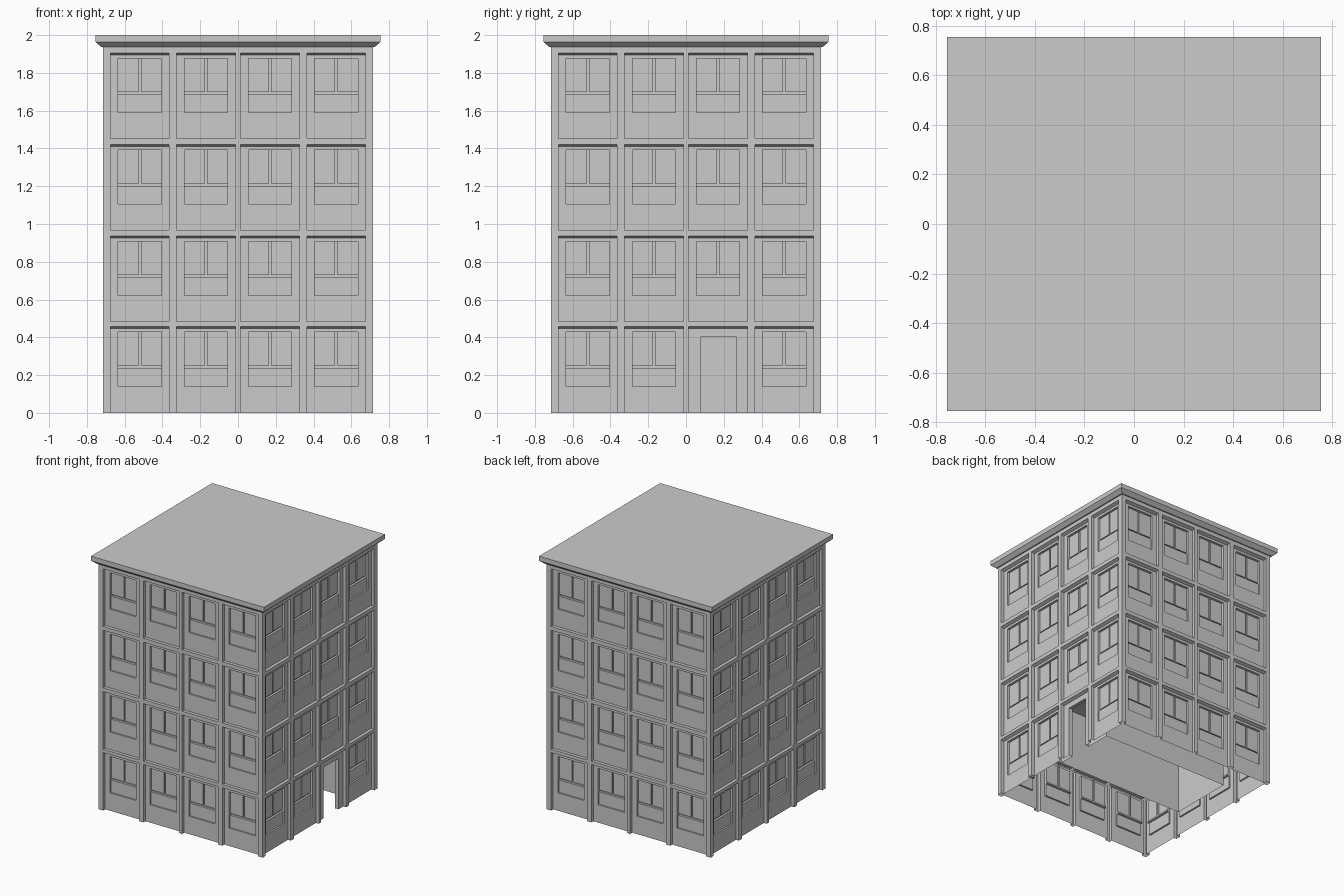
import bpy, bmesh, math
from mathutils import Matrix

if "Cube" in bpy.data.objects:
    bpy.data.objects.remove(bpy.data.objects["Cube"])

HALF, TOP = 0.715, 1.937
PANELS = [(-0.676, -0.364), (-0.325, -0.014), (0.014, 0.325), (0.364, 0.676)]
FLOORS = [(0.0, 0.457), (0.483, 0.937), (0.968, 1.421), (1.452, 1.906)]
DOOR = (0.077, 0.267, 0.402)
RECESS, PANE_LOW, PANE_UP, GROOVE = 0.025, 0.038, 0.044, 0.055


def window(panel, floor):
    c = (panel[0] + panel[1]) / 2
    t = floor[1]
    return c - 0.114, c + 0.114, c, t - 0.316, t - 0.213, t - 0.029


def depth(s, z, door):
    """Inset of the facade at a point; None is an opening."""
    if door and DOOR[0] < s < DOOR[1] and z < DOOR[2]:
        return None
    for i, p in enumerate(PANELS):
        for j, f in enumerate(FLOORS):
            if p[0] < s < p[1] and f[0] < z < f[1]:
                a, b, c, lo, bar, hi = window(p, f)
                if (door and i == 2 and j == 0) or not (a < s < b and lo < z < hi):
                    return RECESS
                if abs(z - bar) < 0.006 or (z > bar and abs(s - c) < 0.006):
                    return GROOVE
                return PANE_UP if z > bar else PANE_LOW
    return 0.0


def finish(name, bm):
    bmesh.ops.remove_doubles(bm, verts=bm.verts, dist=1e-5)
    bmesh.ops.recalc_face_normals(bm, faces=bm.faces)
    me = bpy.data.meshes.new(name)
    bm.to_mesh(me)
    bm.free()
    ob = bpy.data.objects.new(name, me)
    bpy.context.collection.objects.link(ob)
    return ob


def facade(name, angle, door=False):
    bm = bmesh.new()

    # points are (along wall, inset, height) on the front wall
    def quad(*pts):
        bm.faces.new([bm.verts.new((s, d - HALF, z)) for s, d, z in pts])

    ss, zs = {-HALF, HALF}, {0.0, TOP}
    for p in PANELS:
        a, b, c = window(p, FLOORS[0])[:3]
        ss.update((*p, a, b, c - 0.006, c + 0.006))
    for f in FLOORS:
        lo, bar, hi = window(PANELS[0], f)[3:]
        zs.update((*f, lo, bar - 0.006, bar + 0.006, hi))
    if door:
        ss.update(DOOR[:2])
        zs.add(DOOR[2])
    ss, zs = sorted(ss), sorted(zs)
    grid = [[depth((s0 + s1) / 2, (z0 + z1) / 2, door) for z0, z1 in zip(zs, zs[1:])]
            for s0, s1 in zip(ss, ss[1:])]
    for i, col in enumerate(grid):
        s0, s1 = ss[i], ss[i + 1]
        for j, d in enumerate(col):
            z0, z1 = zs[j], zs[j + 1]
            if d is not None:
                quad((s0, d, z0), (s1, d, z0), (s1, d, z1), (s0, d, z1))
            # reveals between neighbouring insets; door jambs go deeper
            here = 0.055 if d is None else d
            if i + 1 < len(grid):
                e = 0.055 if grid[i + 1][j] is None else grid[i + 1][j]
                if e != here:
                    quad((s1, here, z0), (s1, e, z0), (s1, e, z1), (s1, here, z1))
            if j + 1 < len(col):
                e = 0.055 if col[j + 1] is None else col[j + 1]
                if e != here:
                    quad((s0, here, z1), (s1, here, z1), (s1, e, z1), (s0, e, z1))
    ob = finish(name, bm)
    ob.data.transform(Matrix.Rotation(angle, 4, 'Z'))

    # sloped drip moulding under each panel head
    bm = bmesh.new()
    for a, b in PANELS:
        for f in FLOORS:
            quad((a, 0.002, f[1]), (b, 0.002, f[1]),
                 (b, RECESS, f[1] - 0.01), (a, RECESS, f[1] - 0.01))
    for v in bm.verts:
        v.co = Matrix.Rotation(angle, 4, 'Z') @ v.co
    # faces look outward and down
    for face in bm.faces:
        face.normal_update()
        if face.normal.z > 0:
            face.normal_flip()
    me = bpy.data.meshes.new(name + "_mouldings")
    bm.to_mesh(me)
    bm.free()
    bpy.context.collection.objects.link(bpy.data.objects.new(name + "_mouldings", me))


facade("front_wall", 0)
facade("right_wall", math.pi / 2, door=True)
facade("back_wall", math.pi)
facade("left_wall", -math.pi / 2)

# Cornice and flat roof
bm = bmesh.new()
rings = [[bm.verts.new((x * r, y * r, z)) for x, y in ((-1, -1), (1, -1), (1, 1), (-1, 1))]
         for r, z in ((HALF, TOP), (0.724, TOP), (0.754, 1.963), (0.754, 2.0))]
for lo, hi in zip(rings, rings[1:]):
    for k in range(4):
        n = (k + 1) % 4
        bm.faces.new((lo[k], lo[n], hi[n], hi[k]))
bm.faces.new(rings[-1])
finish("cornice_roof", bm)

# Entrance room behind the door, open at the bottom
bm = bmesh.new()
x0, x1, y0, y1, h = -0.47, 0.66, -0.05, 0.47, 0.48


def face(*pts):
    bm.faces.new([bm.verts.new(p) for p in pts])


face((x0, y0, 0), (x1, y0, 0), (x1, y0, h), (x0, y0, h))
face((x0, y1, 0), (x1, y1, 0), (x1, y1, h), (x0, y1, h))
face((x0, y0, 0), (x0, y1, 0), (x0, y1, h), (x0, y0, h))
face((x0, y0, h), (x1, y0, h), (x1, y1, h), (x0, y1, h))
d0, d1, dz = DOOR
face((x1, y0, 0), (x1, d0, 0), (x1, d0, h), (x1, y0, h))
face((x1, d1, 0), (x1, y1, 0), (x1, y1, h), (x1, d1, h))
face((x1, d0, dz), (x1, d1, dz), (x1, d1, h), (x1, d0, h))
room = finish("entrance_room", bm)
room.data.flip_normals()
